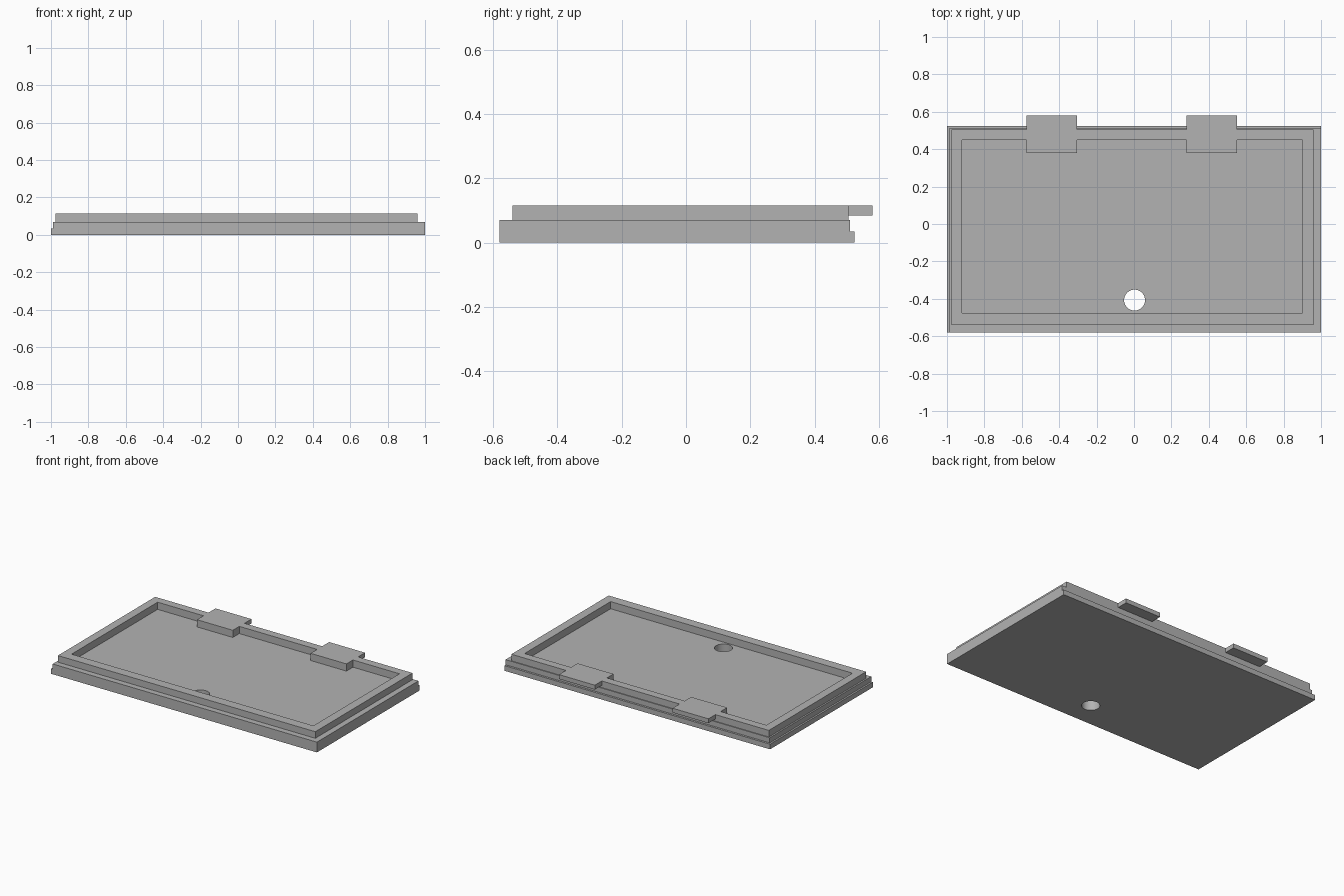
import bpy

old = bpy.data.objects.get("Cube")
if old:
    bpy.data.objects.remove(old, do_unlink=True)

grey = bpy.data.materials.new("plain_grey")
grey.use_nodes = True
grey.diffuse_color = (0.45, 0.45, 0.45, 1)
grey.node_tree.nodes["Principled BSDF"].inputs["Base Color"].default_value = (0.45, 0.45, 0.45, 1)


def extrude_profile(name, profile, x0, x1):
    """Extrude a (y, z) outline along x."""
    n = len(profile)
    verts = [(x, y, z) for x in (x0, x1) for y, z in profile]
    faces = [list(range(n))[::-1], list(range(n, 2 * n))]
    faces += [(i, (i + 1) % n, n + (i + 1) % n, n + i) for i in range(n)]
    mesh = bpy.data.meshes.new(name)
    mesh.from_pydata(verts, [], faces)
    mesh.materials.append(grey)
    ob = bpy.data.objects.new(name, mesh)
    bpy.context.collection.objects.link(ob)
    return ob


def box(name, x, y, z):
    return extrude_profile(name, [(y[0], z[0]), (y[1], z[0]), (y[1], z[1]), (y[0], z[1])], *x)


def combine(target, tool, operation):
    """Boolean the tool into the target, then discard the tool."""
    mod = target.modifiers.new(tool.name, "BOOLEAN")
    mod.operation = operation
    mod.solver = "EXACT"
    mod.object = tool
    bpy.context.view_layer.objects.active = target
    bpy.ops.object.modifier_apply(modifier=mod.name)
    bpy.data.objects.remove(tool, do_unlink=True)


# Base plate, with a small step along its back and one side
lid = box("lid", (-1, 1), (-0.58, 0.525), (0, 0.07))
combine(lid, box("back_step", (-1.1, 1.1), (0.511, 0.7), (0.035, 0.2)), "DIFFERENCE")
combine(lid, box("side_step", (-1.2, -0.988), (-0.7, 0.7), (0.035, 0.2)), "DIFFERENCE")

# Raised rim around a shallow recess
combine(lid, box("rim", (-0.977, 0.96), (-0.54, 0.505), (0.03, 0.115)), "UNION")
combine(lid, box("recess", (-0.92, 0.90), (-0.475, 0.45), (0.066, 0.2)), "DIFFERENCE")

# Two hooked tabs overhanging the back edge
hook = [(0.38, 0.05), (0.48, 0.05), (0.48, 0.085), (0.58, 0.085), (0.58, 0.115), (0.38, 0.115)]
for x0 in (-0.575, 0.28):
    combine(lid, extrude_profile("tab", hook, x0, x0 + 0.27), "UNION")

# Round finger hole through the floor
bpy.ops.mesh.primitive_cylinder_add(vertices=48, radius=0.056, depth=0.5, location=(0.003, -0.407, 0))
hole = bpy.context.object
hole.name = "hole"
hole.data.materials.append(grey)
combine(lid, hole, "DIFFERENCE")

bpy.ops.object.select_all(action="DESELECT")
lid.select_set(True)
bpy.context.view_layer.objects.active = lid
bpy.ops.object.shade_smooth_by_angle()
